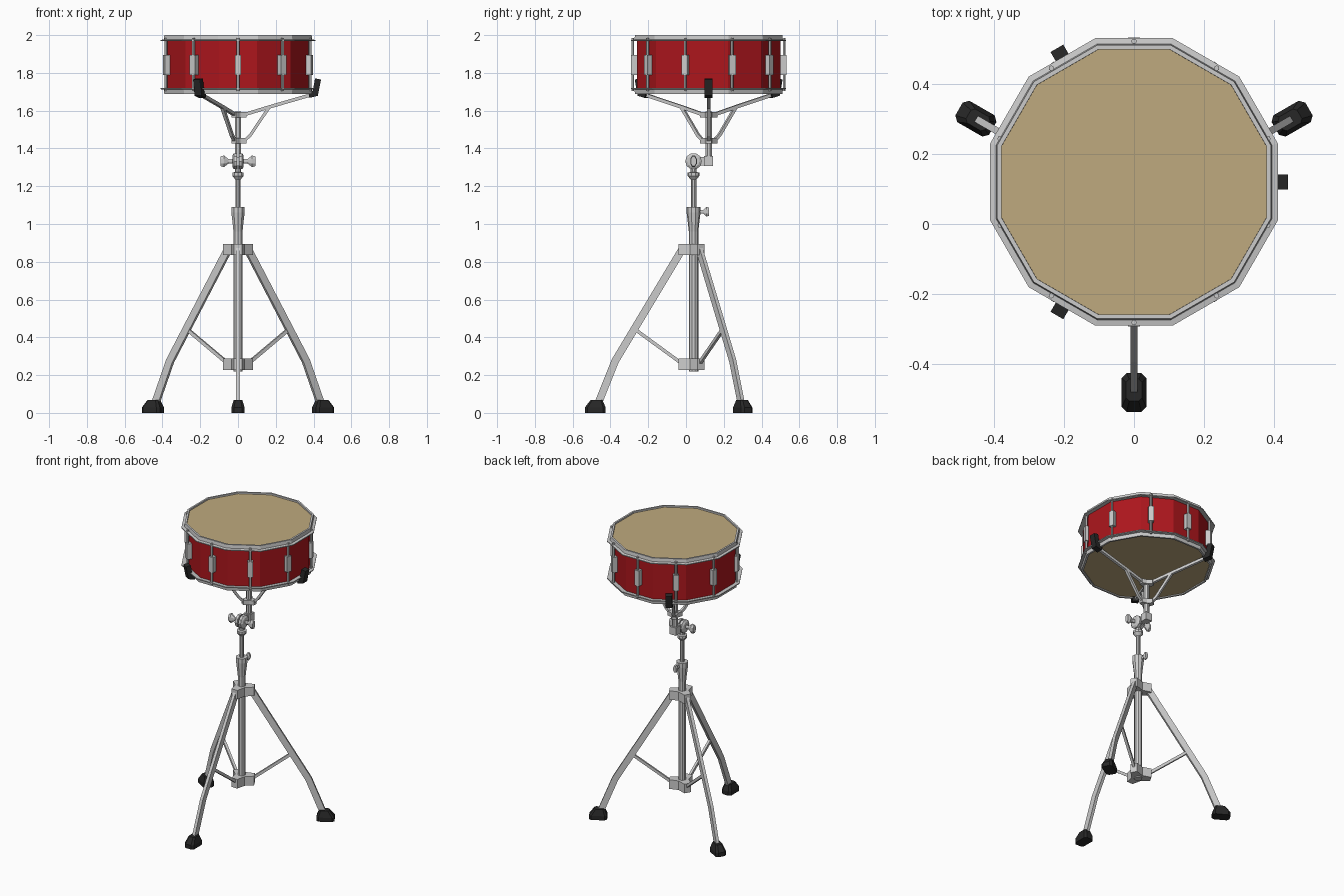
import bpy, bmesh, math
from mathutils import Matrix, Vector

if "Cube" in bpy.data.objects:
    bpy.data.objects.remove(bpy.data.objects["Cube"])

def material(name, c):
    m = bpy.data.materials.new(name)
    m.diffuse_color = (*c, 1)
    m.use_nodes = True
    m.node_tree.nodes["Principled BSDF"].inputs["Base Color"].default_value = m.diffuse_color
    return m

RED = material("red_lacquer", (0.42, 0.008, 0.012))
SKIN = material("drum_skin", (0.52, 0.40, 0.21))
RUBBER = material("rubber", (0.02, 0.02, 0.02))
DRUM = Vector((0, 0.12, 0))      # drum and basket axis
STAND = Vector((0, 0.04, 0))     # tripod axis
LEGS, ARMS = (270, 30, 150), (0, 120, 240)

def make(name, bm, mat=None, matrix=Matrix()):
    bm.transform(matrix)
    bmesh.ops.recalc_face_normals(bm, faces=bm.faces)
    me = bpy.data.meshes.new(name)
    bm.to_mesh(me)
    bm.free()
    ob = bpy.data.objects.new(name, me)
    bpy.context.collection.objects.link(ob)
    if mat:
        me.materials.append(mat)
    return ob

def at(center, angle=0):
    return Matrix.Translation(center) @ Matrix.Rotation(math.radians(angle), 4, 'Z')

def loft(name, rings, mat=None, matrix=Matrix(), closed=False):
    """Skin a list of equally long point rings; closed joins last to first."""
    bm = bmesh.new()
    rv = [[bm.verts.new(p) for p in r] for r in rings]
    n = len(rings[0])
    pairs = list(zip(rv, rv[1:])) + ([(rv[-1], rv[0])] if closed else [])
    for a, b in pairs:
        for i in range(n):
            j = (i + 1) % n
            bm.faces.new((a[i], a[j], b[j], b[i]))
    if not closed:
        bm.faces.new(rv[0])
        bm.faces.new(rv[-1])
    return make(name, bm, mat, matrix)

def lathe(name, profile, n=10, mat=None, matrix=Matrix(), closed=False):
    """Profile of (flat-to-centre radius, z), turned with n flat sides."""
    k = 1 / math.cos(math.pi / n)
    ang = [2 * math.pi * (i + 0.5) / n for i in range(n)]
    rings = [[(r * k * math.cos(a), r * k * math.sin(a), z) for a in ang] for r, z in profile]
    return loft(name, rings, mat, matrix, closed)

def slab(name, path, depth, width, matrix, mat=None):
    """Rectangular bar following an (r, z) path in a radial plane."""
    pts = [Vector(p) for p in path]
    rings = []
    for i, p in enumerate(pts):
        d = [(b - a).normalized() for a, b in zip(pts, pts[1:])]
        d0, d1 = d[max(i - 1, 0)], d[min(i, len(d) - 1)]
        t = (d0 + d1).normalized()
        o = Vector((-t.y, t.x)) * depth / 2 / t.dot(d0)
        rings.append([(p.x + s * o.x, w * width / 2, p.y + s * o.y)
                      for s, w in ((1, 1), (1, -1), (-1, -1), (-1, 1))])
    return loft(name, rings, mat, matrix)

def spider(name, angles, r, hw, inner, z0, z1, center):
    """Three-lobed bracket plate."""
    plan = []
    for a in sorted(angles):
        m = Matrix.Rotation(math.radians(a), 3, 'Z')
        plan += [m @ Vector(p) for p in ((r, -hw, 0), (r, hw, 0),
                 (inner * 0.5, inner * 0.866, 0))]
    rings = [[p + Vector((0, 0, z)) for p in plan] for z in (z0, z1)]
    return loft(name, rings, None, at(center))

# Drum shell, skins and hoops
lathe("drum_shell", [(0.38, 1.70), (0.38, 1.985)], 12, RED, at(DRUM))
lathe("top_skin", [(0.382, 1.972), (0.382, 1.99)], 12, SKIN, at(DRUM))
lathe("bottom_skin", [(0.382, 1.695), (0.382, 1.71)], 12, SKIN, at(DRUM))
hoop = [(0.377, 1.972), (0.378, 2.0), (0.390, 2.0), (0.393, 1.977), (0.41, 1.974), (0.41, 1.968)]
lathe("top_hoop", hoop, 12, None, at(DRUM), True)
lathe("bottom_hoop", [(r, 3.688 - z) for r, z in hoop], 12, None, at(DRUM), True)

# Ten lugs with tension rods
for i in range(10):
    m = at(DRUM, -90 + 36 * i)
    slab("lug", [(0.392, 1.79), (0.392, 1.895)], 0.04, 0.034, m)
    lathe("tension_rod", [(0.007, 1.705), (0.007, 1.985)], 6, None,
          m @ Matrix.Translation((0.401, 0, 0)))

# Basket that carries the drum
for a in ARMS:
    m = at(DRUM, a)
    slab("basket_arm", [(0.03, 1.578), (0.16, 1.618), (0.415, 1.692)], 0.018, 0.018, m)
    slab("basket_strut", [(0.03, 1.437), (0.065, 1.47), (0.165, 1.618)], 0.016, 0.018, m)
    slab("basket_grip", [(0.375, 1.683), (0.409, 1.692), (0.424, 1.768)], 0.032, 0.042, m, RUBBER)
spider("basket_upper_hub", ARMS, 0.045, 0.014, 0.026, 1.563, 1.592, DRUM)
spider("basket_lower_hub", ARMS, 0.045, 0.014, 0.026, 1.425, 1.455, DRUM)
lathe("basket_post", [(0.017, 1.32), (0.017, 1.595)], 8, None, at(DRUM))
lathe("basket_post_block", [(0.024, 1.308), (0.024, 1.36)], 4, None, at(DRUM))

# Tilter joint with wing nuts on both sides
joint = at(STAND + Vector((0, 0, 1.332)))
side = Matrix.Rotation(math.pi / 2, 4, 'Y')
for s in (-1, 1):
    lathe("tilter_disc", [(0.042, s * 0.004), (0.042, s * 0.022), (0.03, s * 0.03)], 10, None, joint @ side)
    lathe("tilter_wing_nut", [(0.012, s * 0.025), (0.012, s * 0.05), (0.031, s * 0.075), (0.026, s * 0.092)],
          8, None, joint @ side @ Matrix.Diagonal((1, 0.55, 1, 1)))
slab("tilter_link", [(0.0, 1.332), (0.08, 1.332)], 0.045, 0.026, at(STAND, 90))

# Central column
lathe("upper_tube", [(0.014, 1.05), (0.014, 1.235), (0.03, 1.255), (0.03, 1.272), (0.016, 1.275), (0.016, 1.31)],
      10, None, at(STAND))
lathe("main_tube", [(0.024, 0.22), (0.024, 0.96), (0.027, 0.99), (0.035, 1.06), (0.035, 1.09)],
      10, None, at(STAND))
screw = at(STAND + Vector((0, 0, 1.065))) @ Matrix.Rotation(-math.pi / 2, 4, 'X')
lathe("height_wing_screw", [(0.009, 0.025), (0.009, 0.05), (0.026, 0.068), (0.022, 0.082)],
      8, None, screw @ Matrix.Diagonal((0.5, 1, 1, 1)))
spider("upper_bracket", LEGS, 0.079, 0.022, 0.04, 0.835, 0.895, STAND)
spider("lower_bracket", LEGS, 0.079, 0.022, 0.04, 0.226, 0.288, STAND)

# Tripod legs, braces and feet
def foot_ring(r0, r1, hw, z):
    c = hw * 0.4
    return [(r0 + c, -hw, z), (r1 - c, -hw, z), (r1, -hw + c, z), (r1, hw - c, z),
            (r1 - c, hw, z), (r0 + c, hw, z), (r0, hw - c, z), (r0, -hw + c, z)]

for a in LEGS:
    m = at(STAND, a)
    slab("leg", [(0.058, 0.87), (0.415, 0.275), (0.513, 0.03)], 0.04, 0.02, m)
    slab("leg_brace", [(0.06, 0.26), (0.30, 0.435)], 0.018, 0.016, m)
    loft("rubber_foot", [foot_ring(0.465, 0.576, 0.035, 0), foot_ring(0.465, 0.576, 0.035, 0.028),
                         foot_ring(0.482, 0.545, 0.023, 0.068)], RUBBER, m)
